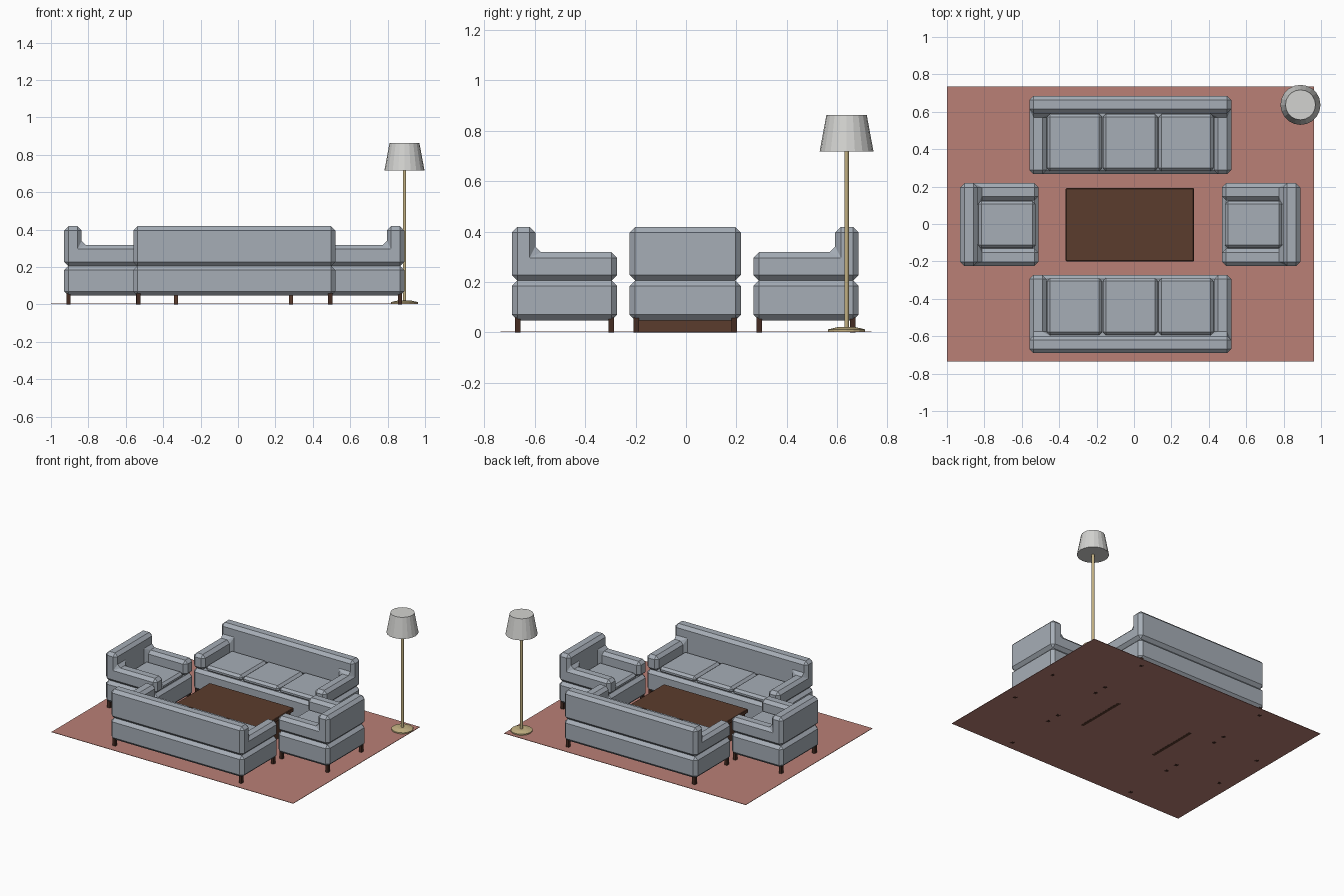
import bpy, bmesh
from math import pi
from mathutils import Matrix, Vector

if "Cube" in bpy.data.objects:
    bpy.data.objects.remove(bpy.data.objects["Cube"], do_unlink=True)


def material(name, rgb):
    m = bpy.data.materials.new(name)
    m.use_nodes = True
    m.diffuse_color = (*rgb, 1)
    m.node_tree.nodes["Principled BSDF"].inputs["Base Color"].default_value = (*rgb, 1)
    return m


FABRIC = material("grey_blue_fabric", (0.38, 0.42, 0.47))
RUG = material("dusty_red_rug", (0.49, 0.215, 0.18))
WALNUT = material("walnut", (0.105, 0.045, 0.026))
DARK = material("dark_leg_wood", (0.06, 0.025, 0.016))
SHADE = material("lamp_shade_white", (0.65, 0.65, 0.63))
BRASS = material("brass", (0.56, 0.45, 0.23))


def finish(name, bm, mat, place=Matrix(), bevel=0):
    """Turn a bmesh into a placed object, with an optional chamfer."""
    bmesh.ops.recalc_face_normals(bm, faces=bm.faces)
    mesh = bpy.data.meshes.new(name)
    bm.to_mesh(mesh)
    bm.free()
    mesh.materials.append(mat)
    ob = bpy.data.objects.new(name, mesh)
    bpy.context.collection.objects.link(ob)
    ob.matrix_world = place
    if bevel:
        mod = ob.modifiers.new("chamfer", "BEVEL")
        mod.width, mod.segments, mod.limit_method = bevel, 1, "ANGLE"
    return ob


def box(name, lo, hi, mat, place=Matrix(), bevel=0):
    lo, hi = Vector(lo), Vector(hi)
    bm = bmesh.new()
    bmesh.ops.create_cube(bm, size=1)
    for v in bm.verts:
        v.co = (lo + hi) / 2 + v.co * (hi - lo)
    return finish(name, bm, mat, place, bevel)


def cone(name, x, y, z0, z1, r0, r1, mat, sides):
    bm = bmesh.new()
    bmesh.ops.create_cone(bm, cap_ends=True, segments=sides, radius1=r0, radius2=r1, depth=z1 - z0)
    return finish(name, bm, mat, Matrix.Translation((x, y, (z0 + z1) / 2)))


def raise_faces(bm, faces, height):
    out = bmesh.ops.extrude_face_region(bm, geom=faces)["geom"]
    bmesh.ops.delete(bm, geom=faces, context="FACES_ONLY")
    for v in out:
        if isinstance(v, bmesh.types.BMVert):
            v.co.z = height
    return [f for f in out if isinstance(f, bmesh.types.BMFace)]


SEAT_Z, ARM_Z, BACK_Z, THICK = 0.206, 0.318, 0.418, 0.093
CHAMFER = 0.022


def upper_frame(name, w, d, place):
    """U-shaped arms with a taller back along +y."""
    xs = (-w / 2, -w / 2 + THICK, w / 2 - THICK, w / 2)
    ys = (-d / 2, d / 2 - THICK, d / 2)
    bm = bmesh.new()
    grid = [[bm.verts.new((x, y, SEAT_Z)) for x in xs] for y in ys]
    cells = [(0, 0), (0, 2), (1, 0), (1, 1), (1, 2)]
    floor = [bm.faces.new((grid[j][i], grid[j][i + 1], grid[j + 1][i + 1], grid[j + 1][i]))
             for j, i in cells]
    bmesh.ops.delete(bm, geom=[v for v in bm.verts if not v.link_faces], context="VERTS")
    bottom = bmesh.ops.duplicate(bm, geom=floor)["geom"]
    top = raise_faces(bm, floor, ARM_Z)
    raise_faces(bm, [f for f in top if f.calc_center_median().y > ys[1]], BACK_Z)
    bmesh.ops.remove_doubles(bm, verts=bm.verts, dist=0.0001)
    bmesh.ops.recalc_face_normals(bm, faces=bm.faces)
    bmesh.ops.dissolve_limit(bm, angle_limit=0.02, verts=bm.verts, edges=bm.edges)
    finish(name, bm, FABRIC, place, CHAMFER)


def seat(name, x, y, turn, w, d, count):
    """A sofa or armchair with its back on local +y."""
    place = Matrix.Translation((x, y, 0)) @ Matrix.Rotation(turn, 4, "Z")
    box(name + "_base", (-w / 2, -d / 2, 0.048), (w / 2, d / 2, SEAT_Z), FABRIC, place, CHAMFER)
    upper_frame(name + "_arms_and_back", w, d, place)
    # Seat cushions
    pitch = (w - 2 * THICK) / count
    for i in range(count):
        cx = (i - (count - 1) / 2) * pitch
        half = pitch / 2 - 0.002
        box(f"{name}_cushion_{i + 1}", (cx - half, -d / 2 + 0.016, SEAT_Z - 0.006),
            (cx + half, d / 2 - THICK - 0.004, 0.245), FABRIC, place, 0.016)
    # Legs
    for sx in (-1, 1):
        for sy in (-1, 1):
            lx, ly = sx * (w / 2 - 0.027), sy * (d / 2 - 0.023)
            box(name + "_leg", (lx - 0.011, ly - 0.011, 0), (lx + 0.011, ly + 0.011, 0.06),
                DARK, place)


# Seating around the table
CX = -0.02
seat("back_sofa", CX, 0.476, 0, 1.08, 0.418, 3)
seat("front_sofa", CX, -0.482, pi, 1.08, 0.418, 3)
seat("left_armchair", CX + 0.7, -0.003, -pi / 2, 0.442, 0.418, 1)
seat("right_armchair", CX - 0.7, -0.003, pi / 2, 0.442, 0.418, 1)

# Rug
box("rug", (-1, -0.735, 0.001), (0.963, 0.735, 0.004), RUG)

# Coffee table with panel legs
box("table_top", (-0.365, -0.2, 0.152), (0.32, 0.192, 0.18), WALNUT, bevel=0.004)
for px in (-0.331, 0.284):
    box("table_panel_leg", (px - 0.011, -0.197, 0), (px + 0.011, 0.188, 0.153), WALNUT)

# Floor lamp
LX, LY = 0.89, 0.637
cone("lamp_foot", LX, LY, 0.003, 0.012, 0.073, 0.073, BRASS, 16)
cone("lamp_foot_top", LX, LY, 0.012, 0.021, 0.073, 0.035, BRASS, 16)
cone("lamp_pole", LX, LY, 0.015, 0.73, 0.009, 0.009, BRASS, 12)
cone("lamp_shade", LX, LY, 0.717, 0.863, 0.107, 0.08, SHADE, 20)
